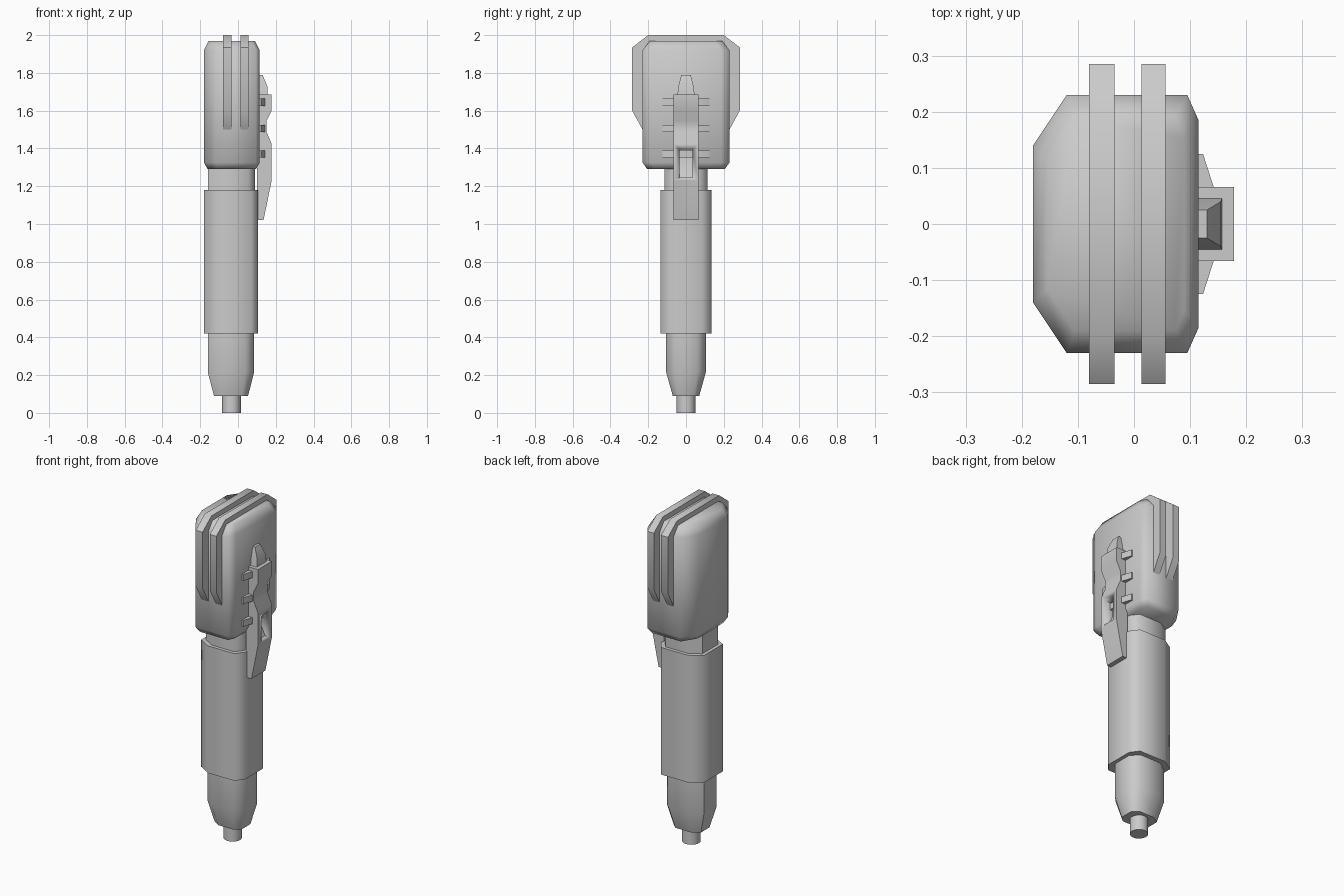
import bpy, bmesh, math

if "Cube" in bpy.data.objects:
    bpy.data.objects.remove(bpy.data.objects["Cube"])


def finish(name, bm, angle=50):
    bmesh.ops.recalc_face_normals(bm, faces=bm.faces)
    me = bpy.data.meshes.new(name)
    bm.to_mesh(me)
    bm.free()
    ob = bpy.data.objects.new(name, me)
    bpy.context.collection.objects.link(ob)
    bpy.ops.object.select_all(action='DESELECT')
    ob.select_set(True)
    bpy.context.view_layer.objects.active = ob
    bpy.ops.object.shade_smooth_by_angle(angle=math.radians(angle))
    return ob


def loft(name, rings, angle=50):
    """Skin a stack of closed rings of 3D points and cap both ends."""
    bm = bmesh.new()
    rows = [[bm.verts.new(p) for p in ring] for ring in rings]
    n = len(rows[0])
    for a, b in zip(rows, rows[1:]):
        for i in range(n):
            j = (i + 1) % n
            bm.faces.new((a[i], a[j], b[j], b[i]))
    bm.faces.new(rows[0])
    bm.faces.new(rows[-1])
    return finish(name, bm, angle)


def octagon(z, half, inset=0.0, yin=None):
    """Mirrored ring; half lists (x, y) points on the +y side, left to right."""
    yin = inset if yin is None else yin
    cx = -0.035
    xs = max(abs(x - cx) for x, y in half)
    ys = max(y for x, y in half)
    fx, fy = 1 - inset / xs, 1 - yin / ys
    pts = [(cx + (x - cx) * fx, y * fy, z) for x, y in half]
    return pts + [(x, -y, z) for x, y, z in reversed(pts)]


def extrude_y(name, profile, y0, y1, angle=30):
    return loft(name, [[(x, y, z) for x, z in profile] for y in (y0, y1)], angle)


# Head block with chamfered top and bottom
HEAD = [(-0.18, 0.14), (-0.12, 0.23), (0.095, 0.23), (0.115, 0.185)]
loft("head_block", [octagon(1.29, HEAD, 0.02, 0.025), octagon(1.325, HEAD),
                    octagon(1.92, HEAD), octagon(1.97, HEAD, 0.025, 0.04)], 60)

# Two raised bands wrapping over the head
BAND = [(0.23, 1.50), (0.285, 1.60), (0.285, 1.935), (0.20, 2.0)]
BAND += [(-y, z) for y, z in reversed(BAND)]
for i, (x0, x1) in enumerate([(-0.08, -0.035), (0.013, 0.056)]):
    loft(f"head_band_{i + 1}", [[(x, y, z) for y, z in BAND] for x in (x0, x1)])

# Neck between head and grip
NECK = [(-0.16, 0.075), (-0.09, 0.115), (0.055, 0.115), (0.09, 0.07)]
loft("neck", [octagon(1.15, NECK), octagon(1.31, NECK)], 60)

# Grip
GRIP = [(-0.18, 0.09), (-0.105, 0.135), (0.07, 0.135), (0.107, 0.085)]
loft("grip", [octagon(0.42, GRIP), octagon(1.18, GRIP)], 60)

# Tapered pommel under the grip
POMMEL = [(-0.16, 0.06), (-0.10, 0.105), (0.04, 0.105), (0.085, 0.06)]
loft("pommel", [octagon(0.09, POMMEL, 0.033, 0.035), octagon(0.215, POMMEL),
                octagon(0.44, POMMEL)], 50)

# End pin
loft("end_pin", [[(-0.035 + 0.05 * math.cos(t * math.pi / 8),
                   0.05 * math.sin(t * math.pi / 8), z) for t in range(16)]
                 for z in (0.0, 0.11)], 40)

# Side bracket with a waist and a long tail over the grip
bracket = extrude_y("side_bracket", [
    (0.10, 1.02), (0.135, 1.02), (0.178, 1.23), (0.178, 1.425), (0.15, 1.49),
    (0.15, 1.545), (0.178, 1.60), (0.178, 1.685), (0.10, 1.685)], -0.066, 0.066, 50)

# Slot cut in the bracket
cutter = extrude_y("slot_cutter", [(0.125, 1.31), (0.125, 1.395), (0.25, 1.395),
                                   (0.25, 1.245), (0.155, 1.245)], -0.034, 0.034)
cutter.hide_render = True
cutter.hide_set(True)
cut = bracket.modifiers.new("slot", 'BOOLEAN')
cut.object = cutter
cut.operation = 'DIFFERENCE'
cut.solver = 'EXACT'

# Tapered tip on top of the bracket
loft("bracket_tip", [[(0.10, -w, z), (x, -w, z), (x, w, z), (0.10, w, z)]
                     for z, x, w in [(1.67, 0.157, 0.047), (1.73, 0.155, 0.04),
                                     (1.79, 0.13, 0.025)]], 50)

# Cross pegs, tapering towards both ends
for i, z in enumerate((1.37, 1.505, 1.645)):
    h = 0.019
    rings = []
    for y, x in [(-0.125, 0.123), (-0.066, 0.142), (0.066, 0.142), (0.125, 0.123)]:
        rings.append([(0.10, y, z - h), (x, y, z - h), (x, y, z + h), (0.10, y, z + h)])
    loft(f"cross_peg_{i + 1}", rings, 30)
